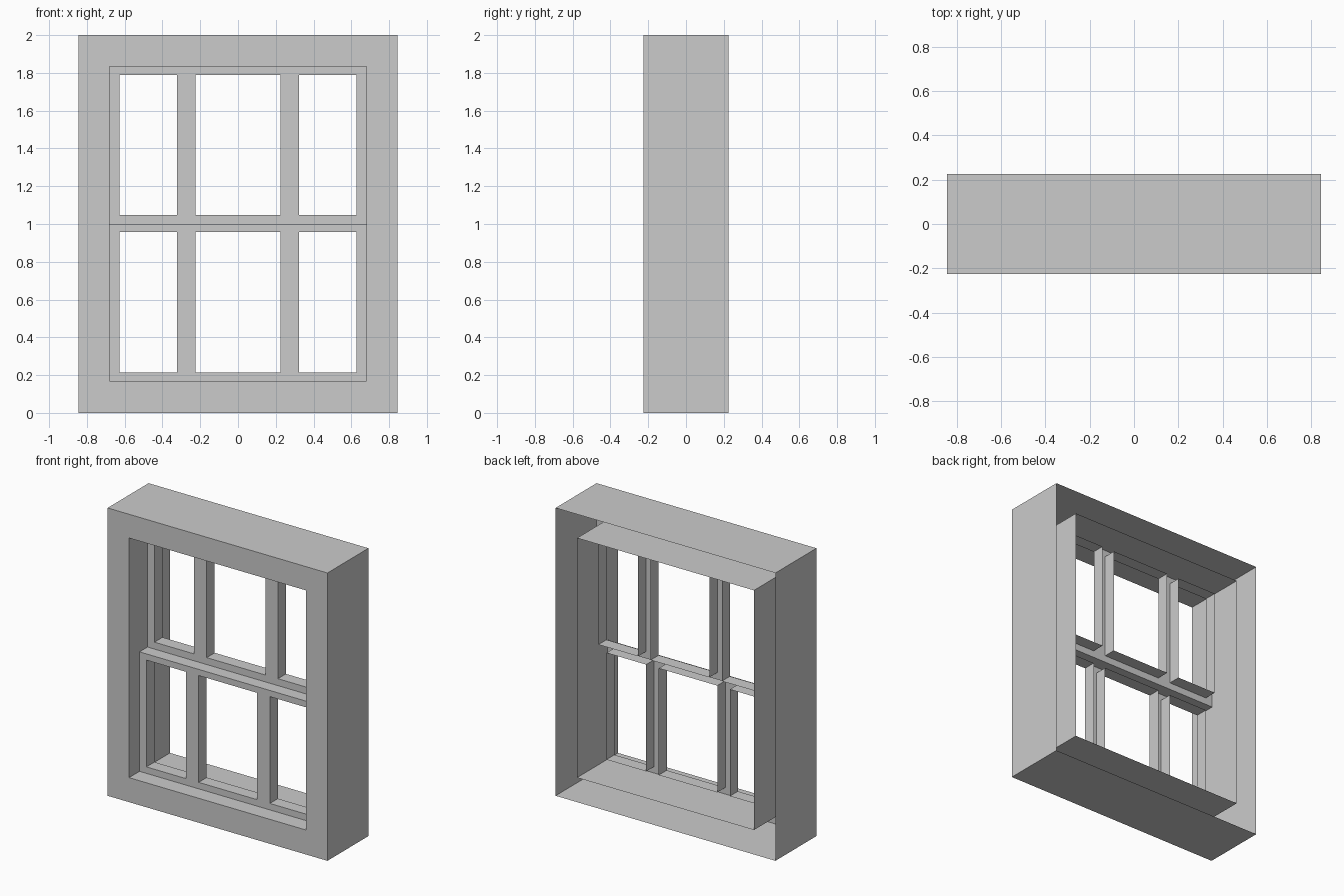
import bpy, bmesh

if "Cube" in bpy.data.objects:
    bpy.data.objects.remove(bpy.data.objects["Cube"])

W, H = 0.845, 2.0           # outer half width, height
IW, Z0, Z1 = 0.68, 0.17, 1.835   # casing opening
MID = 1.0                   # meeting height of the sashes


def panel(name, xs, zs, y_front, y_back, keep_outer):
    """Front sheet on an x/z grid; odd/odd cells are openings.
    Opening edges (and chosen outer edges) are extruded back; rear stays open."""
    bm = bmesh.new()
    grid = [[bm.verts.new((x, y_front, z)) for z in zs] for x in xs]
    for i in range(len(xs) - 1):
        for j in range(len(zs) - 1):
            if i % 2 and j % 2:
                continue
            bm.faces.new((grid[i][j], grid[i + 1][j],
                          grid[i + 1][j + 1], grid[i][j + 1]))

    def on_outer(e):
        a, b = (v.co for v in e.verts)
        if a.x == b.x and abs(a.x - xs[0]) < 1e-5 or a.x == b.x and abs(a.x - xs[-1]) < 1e-5:
            return 'side'
        if a.z == b.z and abs(a.z - zs[0]) < 1e-5:
            return 'bottom'
        if a.z == b.z and abs(a.z - zs[-1]) < 1e-5:
            return 'top'
        return 'hole'

    edges = [e for e in bm.edges if e.is_boundary and on_outer(e) in keep_outer | {'hole'}]
    new = bmesh.ops.extrude_edge_only(bm, edges=edges)['geom']
    for v in new:
        if isinstance(v, bmesh.types.BMVert):
            v.co.y = y_back
    bmesh.ops.recalc_face_normals(bm, faces=bm.faces)
    bm.faces.ensure_lookup_table()
    if bm.faces[0].normal.y > 0:
        bmesh.ops.reverse_faces(bm, faces=bm.faces)
    me = bpy.data.meshes.new(name)
    bm.to_mesh(me)
    bm.free()
    ob = bpy.data.objects.new(name, me)
    bpy.context.collection.objects.link(ob)
    return ob


# Deep outer casing, open at the rear
panel("window_casing", [-W, -IW, IW, W], [0, Z0, Z1, H],
      -0.225, 0.225, {'side', 'top', 'bottom'})

# Two sliding sashes, three panes each; the lower one sits in front
pane_x = [-IW, -0.627, -0.322, -0.225, 0.225, 0.322, 0.627, IW]
panel("lower_sash", pane_x, [Z0, 0.215, 0.957, MID], -0.11, -0.022, {'top'})
panel("upper_sash", pane_x, [MID, 1.048, 1.79, Z1], -0.022, 0.066, set())
